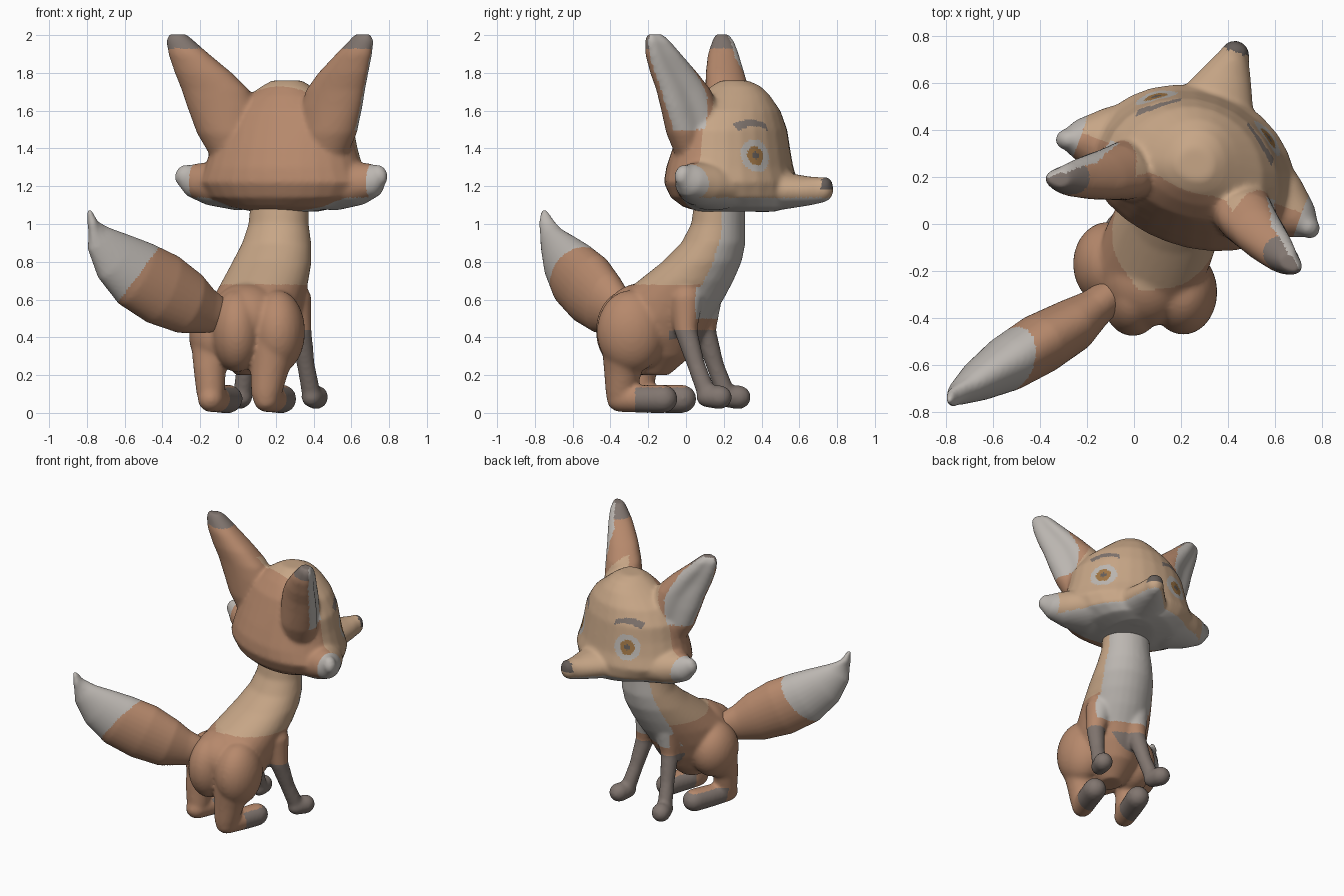
import bpy, bmesh, math
from mathutils import Matrix, Vector

if "Cube" in bpy.data.objects:
    bpy.data.objects.remove(bpy.data.objects["Cube"])

N = 28
YAW = math.radians(-20)          # the animal looks a little towards +x

COLOURS = {
    "rust": (0.47, 0.25, 0.15, 1), "tan": (0.57, 0.38, 0.24, 1),
    "pale": (0.50, 0.47, 0.44, 1), "dark": (0.13, 0.11, 0.10, 1),
    "sock": (0.22, 0.18, 0.16, 1), "iris": (0.35, 0.18, 0.06, 1),
}
NAMES = list(COLOURS)
MATS = []
for key, col in COLOURS.items():
    m = bpy.data.materials.new(key)
    m.diffuse_color = col
    m.use_nodes = True
    m.node_tree.nodes["Principled BSDF"].inputs["Base Color"].default_value = m.diffuse_color
    MATS.append(m)


def loft(bm, rings):
    """Closed skin over a list of point rings."""
    vs = [[bm.verts.new(p) for p in r] for r in rings]
    for a, b in zip(vs, vs[1:]):
        for i in range(N):
            j = (i + 1) % N
            bm.faces.new((a[i], a[j], b[j], b[i]))
    bm.faces.new(vs[0][::-1])
    bm.faces.new(vs[-1])


def stack(bm, secs, yaw=0, dent=0, dent_at=0):
    """Horizontal oval sections: x, y, z, half width, front depth, back depth."""
    rings = []
    for x, y, z, w, f, b in secs:
        ring = []
        for i in range(N):
            a = math.tau * i / N
            gap = (a - dent_at + math.pi) % math.tau - math.pi
            k = 1 - dent * math.exp(-(gap / 0.7) ** 2)
            p = Vector((w * k * math.cos(a), (f if math.sin(a) > 0 else b) * k * math.sin(a), 0))
            ring.append(Matrix.Rotation(yaw, 3, 'Z') @ p + Vector((x, y, z)))
        rings.append(ring)
    loft(bm, rings)


def tube(bm, pts):
    """Round-ended limb through points: x, y, z, side radius, upright radius."""
    cs = [Vector(p[:3]) for p in pts]
    rings = []
    for k, p in enumerate(pts):
        t = (cs[min(k + 1, len(cs) - 1)] - cs[max(k - 1, 0)]).normalized()
        ref = Vector((0, 0, 1)) if abs(t.z) < 0.85 else Vector((0, 1, 0))
        side = t.cross(ref).normalized()
        up = side.cross(t)
        r = min(p[3], p[4])
        steps = [(0, 1)]
        if k == 0:
            steps = [(-0.97, 0.25), (-0.8, 0.6), (-0.45, 0.89), (0, 1)]
        if k == len(pts) - 1:
            steps = [(0, 1), (0.45, 0.89), (0.8, 0.6), (0.97, 0.25)]
        for off, s in steps:
            rings.append([cs[k] + t * off * r
                          + side * p[3] * s * math.cos(math.tau * i / N)
                          + up * p[4] * s * math.sin(math.tau * i / N) for i in range(N)])
    loft(bm, rings)


def limb(bm, *pts):
    tube(bm, [(x, y, z, r, r) for x, y, z, r in pts])


def ball(bm, c, r):
    bmesh.ops.create_uvsphere(bm, u_segments=28, v_segments=18, radius=1,
                              matrix=Matrix.Translation(c) @ Matrix.Diagonal((*r, 1)))


def fuse(name, bm, rule, matrix=Matrix(), voxel=0.012, smooth=10):
    """Melt overlapping forms into one skin and paint the faces by rule."""
    bmesh.ops.recalc_face_normals(bm, faces=bm.faces)
    me = bpy.data.meshes.new(name + "_form")
    bm.to_mesh(me)
    bm.free()
    tmp = bpy.data.objects.new(name + "_form", me)
    bpy.context.collection.objects.link(tmp)
    rm = tmp.modifiers.new("melt", 'REMESH')
    rm.mode = 'VOXEL'
    rm.voxel_size = voxel
    sm = tmp.modifiers.new("soften", 'SMOOTH')
    sm.factor = 0.5
    sm.iterations = smooth
    dg = bpy.context.evaluated_depsgraph_get()
    skin = bpy.data.meshes.new_from_object(tmp.evaluated_get(dg))
    bpy.data.objects.remove(tmp)
    skin.name = name
    skin.materials.clear()
    for m in MATS:
        skin.materials.append(m)
    for p in skin.polygons:
        p.material_index = NAMES.index(rule(p.center, p.normal))
        p.use_smooth = True
    skin.transform(matrix)
    bpy.context.collection.objects.link(bpy.data.objects.new(name, skin))


# Head, built facing +y and then turned
bm = bmesh.new()
stack(bm, [(0, 0, 1.065, .16, .28, .12), (0, 0, 1.09, .30, .36, .20), (0, 0, 1.14, .41, .385, .26),
           (0, 0, 1.22, .46, .385, .295), (0, 0, 1.30, .43, .36, .285), (0, 0, 1.40, .40, .345, .25),
           (0, 0, 1.50, .38, .33, .21), (0, 0, 1.60, .31, .30, .17), (0, .02, 1.68, .20, .23, .13),
           (0, .04, 1.73, .13, .16, .10), (0, .05, 1.76, .08, .08, .06)])
# muzzle and nose
tube(bm, [(0, .22, 1.18, .24, .12), (0, .36, 1.175, .155, .095), (0, .48, 1.175, .10, .077),
          (0, .55, 1.18, .065, .068)])
ball(bm, (0, .57, 1.20), (.055, .042, .05))
for s in (-1, 1):
    # cheek tuft
    tube(bm, [(s * .26, .04, 1.20, .22, .13), (s * .42, .01, 1.215, .14, .115),
              (s * .51, -.015, 1.235, .085, .09), (s * .55, -.03, 1.26, .045, .06)])
    # ear, a broad cone hollowed on its outer front
    stack(bm, [(s * u, v, z, w, d, b) for u, v, z, w, d, b in
               [(.25, -.04, 1.34, .13, .12, .12), (.285, -.06, 1.48, .175, .155, .14),
                (.315, -.09, 1.62, .19, .155, .12), (.345, -.115, 1.71, .183, .15, .105),
                (.40, -.15, 1.80, .155, .135, .09), (.47, -.18, 1.90, .11, .105, .075),
                (.513, -.192, 1.97, .075, .07, .055), (.525, -.20, 2.004, .05, .04, .035)]],
          yaw=-s * math.radians(12), dent=.38, dent_at=math.radians(90 - s * 35))


def head_paint(c, n):
    u = abs(c.x)
    eye = (Vector((u, c.y, c.z)) - Vector((.25, .265, 1.36))).length
    out = n.x * (1 if c.x > 0 else -1)
    if c.y > .565 and c.z > 1.18:
        return "dark"
    if c.y > .1 and eye < .09:
        return "dark" if eye < .022 else "iris" if eye < .052 else "pale"
    if c.y > .1 and .15 < u < .31 and abs(c.z - 1.535 + 4 * (u - .23) ** 2) < .018:
        return "sock"
    if c.z > 1.5 and u > .28 + .3 * (c.z - 1.5) and out * .57 + n.y * .82 > .35 and c.y < .03:
        return "pale"
    if c.z > 1.93:
        return "sock"
    if c.z < 1.14 and c.y > -.1 or u > .5 and c.z < 1.4:
        return "pale"
    return "tan" if c.y > .02 - .6 * max(0, c.z - 1.6) and u < .5 - .6 * max(0, c.z - 1.3) else "rust"


fuse("head", bm, head_paint, Matrix.Translation((.24, .2, 0)) @ Matrix.Rotation(YAW, 4, 'Z'))

# Body: neck and torso
bm = bmesh.new()
stack(bm, [(x, y, z, w, d, d) for x, y, z, w, d in
           [(.06, -.17, .20, .07, .08), (.06, -.17, .30, .16, .20), (.07, -.17, .40, .21, .26),
            (.08, -.15, .50, .235, .29), (.105, -.09, .60, .235, .295), (.145, 0, .70, .225, .255),
            (.18, .085, .80, .21, .21), (.205, .145, .90, .185, .168), (.215, .17, 1.0, .162, .14),
            (.22, .18, 1.14, .155, .13)]], yaw=YAW)
# haunches
ball(bm, (.05, -.22, .50), (.20, .22, .19))
ball(bm, (.21, -.29, .43), (.145, .182, .22))
ball(bm, (-.005, -.30, .435), (.135, .178, .22))
ball(bm, (-.11, -.17, .41), (.15, .18, .19))
# hind legs and feet
limb(bm, (.19, -.32, .36, .13), (.165, -.335, .22, .10), (.15, -.345, .11, .082))
limb(bm, (.15, -.35, .074, .07), (.20, -.22, .074, .074), (.235, -.12, .074, .076))
limb(bm, (-.13, -.20, .36, .12), (-.15, -.24, .22, .085), (-.145, -.25, .11, .076))
limb(bm, (-.145, -.27, .074, .07), (-.09, -.12, .074, .074), (-.05, -.02, .074, .076))
# front legs and feet
for x, y, dx in ((.30, .0, 1), (.08, .10, -.65)):
    limb(bm, (x, y, .60, .09), (x + .03 * dx, y, .43, .06), (x + .06 * dx, y + .055, .25, .047),
         (x + .09 * dx, y + .115, .09, .05))
    limb(bm, (x + .09 * dx, y + .11, .085, .056), (x + .115 * dx, y + .18, .083, .064))


def body_paint(c, n):
    if c.z < .44 and (c.y > .05 or c.x > .27 and c.y > -.09):
        return "sock"
    if c.z < .135 and c.y > (-.27 if c.x > .05 else -.2):
        return "sock"
    if c.z > .5 and c.y > .05 and n.y + .3 * n.x > .55:
        return "pale"
    return "tan" if c.z > .68 else "rust"


fuse("body", bm, body_paint)

# Tail
bm = bmesh.new()
tube(bm, [(-.07, -.28, .51, .07, .08), (-.17, -.36, .54, .085, .125), (-.26, -.43, .58, .115, .17),
          (-.40, -.51, .655, .13, .197), (-.54, -.595, .735, .12, .187), (-.65, -.66, .825, .09, .148),
          (-.73, -.71, .92, .055, .09), (-.772, -.74, 1.01, .028, .042), (-.785, -.75, 1.065, .014, .018)])
fuse("tail", bm, lambda c, n: "pale" if -.8 * c.x + .6 * c.z > .86 else "rust", smooth=4)
